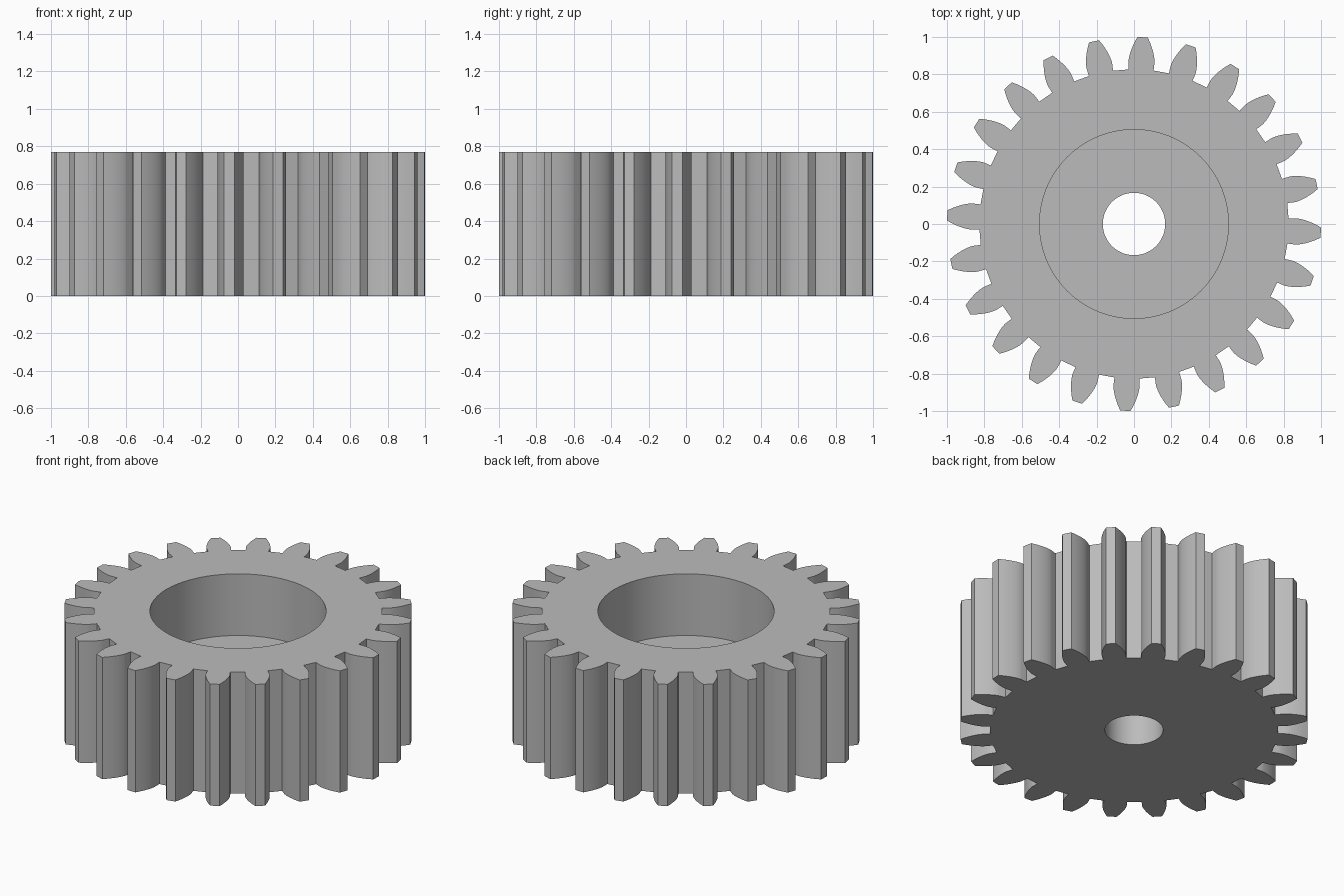
import bpy
import bmesh
from math import acos, cos, pi, radians, sin, sqrt, tan

if "Cube" in bpy.data.objects:
    bpy.data.objects.remove(bpy.data.objects["Cube"], do_unlink=True)

TEETH = 24
HEIGHT = 0.77
MODULE = 2 / (TEETH + 2)              # outer radius is 1
PITCH_R = 1 - MODULE
ROOT_R = 1 - 2.25 * MODULE
PRESSURE = radians(20)
BASE_R = PITCH_R * cos(PRESSURE)
TURN = radians(-2.65)                 # angle of the first tooth
STEPS = 8

steel = bpy.data.materials.new("Grey steel")
steel.use_nodes = True
GREY = (0.5, 0.5, 0.5, 1)
steel.diffuse_color = GREY
steel.node_tree.nodes["Principled BSDF"].inputs["Base Color"].default_value = GREY


def half_angle(r):
    """Half the angular width of an involute tooth at radius r."""
    a = acos(min(1, BASE_R / r))
    return pi / (2 * TEETH) + (tan(PRESSURE) - PRESSURE) - (tan(a) - a)


def new_object(name, bm):
    bmesh.ops.recalc_face_normals(bm, faces=bm.faces)
    mesh = bpy.data.meshes.new(name)
    bm.to_mesh(mesh)
    bm.free()
    mesh.materials.append(steel)
    obj = bpy.data.objects.new(name, mesh)
    bpy.context.collection.objects.link(obj)
    return obj


def prism(name, outline, z0, z1):
    """Extrude a closed outline from z0 to z1."""
    bm = bmesh.new()
    face = bm.faces.new([bm.verts.new((x, y, z0)) for x, y in outline])
    top = bmesh.ops.extrude_face_region(bm, geom=[face], use_keep_orig=True)["geom"]
    verts = [v for v in top if isinstance(v, bmesh.types.BMVert)]
    bmesh.ops.translate(bm, verts=verts, vec=(0, 0, z1 - z0))
    return new_object(name, bm)


def circle(radius, sides):
    return [(radius * cos(2 * pi * i / sides), radius * sin(2 * pi * i / sides))
            for i in range(sides)]


# Toothed body: radial root, then involute flank, mirrored about each tooth
radii = [BASE_R + (1 - BASE_R) * (i / STEPS) ** 1.5 for i in range(STEPS + 1)]
flank = [(ROOT_R, half_angle(BASE_R))] + [(r, half_angle(r)) for r in radii]
tooth = [(r, -a) for r, a in flank] + [(r, a) for r, a in reversed(flank)]
outline = []
for i in range(TEETH):
    centre = TURN + 2 * pi * i / TEETH
    outline += [(r * cos(centre + a), r * sin(centre + a)) for r, a in tooth]
gear = prism("spur_gear", outline, 0, HEIGHT)

# Wide recess in the top and narrow bore through the floor
for name, radius, sides, z0 in (("recess_cutter", 0.505, 64, 0.38),
                                ("bore_cutter", 0.167, 48, -0.2)):
    cutter = prism(name, circle(radius, sides), z0, HEIGHT + 0.2)
    cut = gear.modifiers.new(name, 'BOOLEAN')
    cut.operation = 'DIFFERENCE'
    cut.solver = 'EXACT'
    cut.object = cutter
    bpy.context.view_layer.objects.active = gear
    bpy.ops.object.modifier_apply(modifier=cut.name)
    bpy.data.objects.remove(cutter, do_unlink=True)

# Smooth flanks and bores, sharp tooth edges
bpy.ops.object.select_all(action='DESELECT')
gear.select_set(True)
bpy.context.view_layer.objects.active = gear
bpy.ops.object.shade_smooth_by_angle(angle=radians(25))
